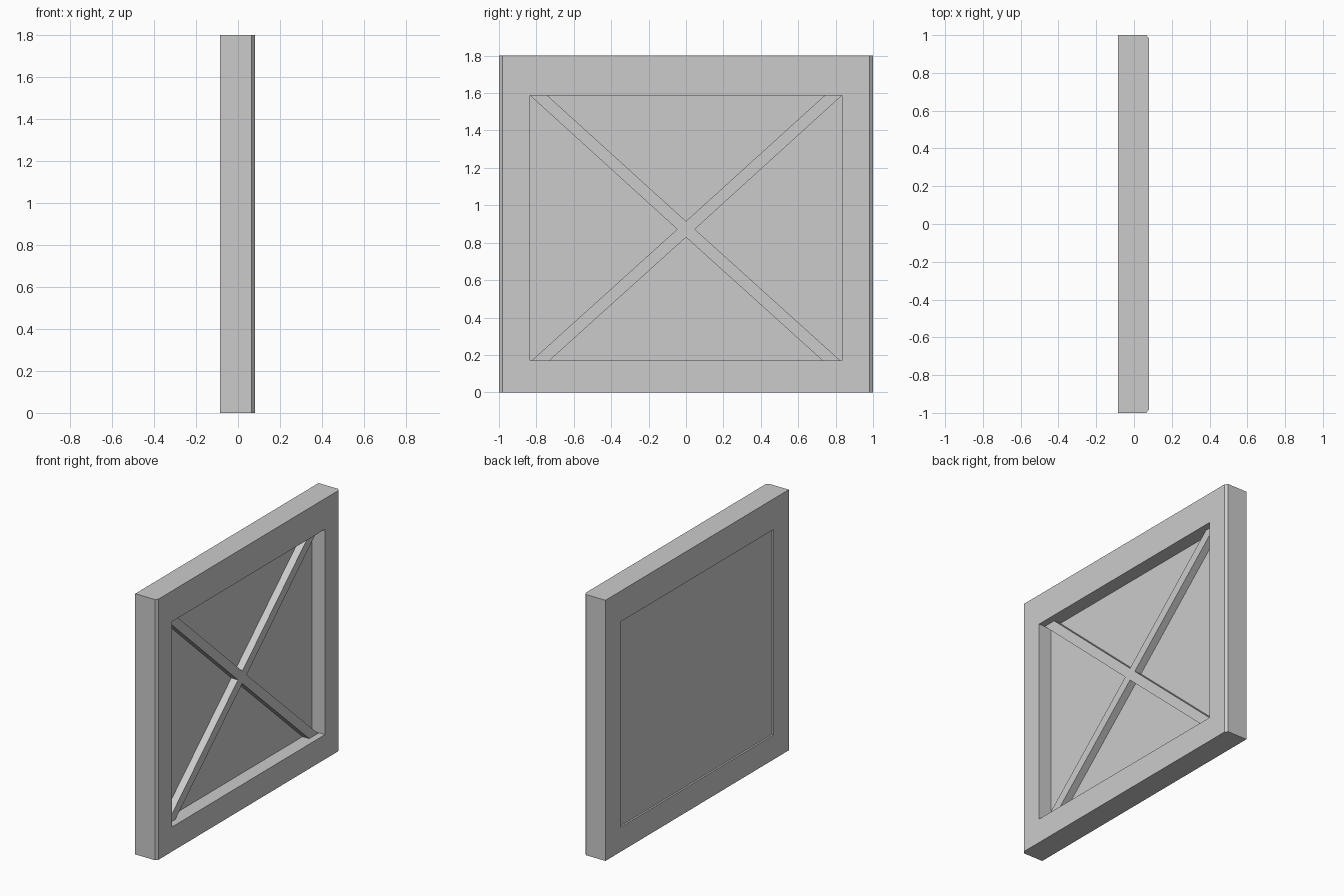
import bpy, bmesh

if "Cube" in bpy.data.objects:
    bpy.data.objects.remove(bpy.data.objects["Cube"])

HALF_Y, Z_LOW, Z_HIGH = 0.835, 0.17, 1.588   # panel opening


def prism(name, outline, offset):
    """Extrude a closed outline of 3D points along an offset vector."""
    bm = bmesh.new()
    face = bm.faces.new([bm.verts.new(p) for p in outline])
    top = bmesh.ops.extrude_face_region(bm, geom=[face])
    verts = [v for v in top["geom"] if isinstance(v, bmesh.types.BMVert)]
    bmesh.ops.translate(bm, verts=verts, vec=offset)
    bmesh.ops.recalc_face_normals(bm, faces=bm.faces)
    mesh = bpy.data.meshes.new(name)
    bm.to_mesh(mesh)
    bm.free()
    obj = bpy.data.objects.new(name, mesh)
    bpy.context.collection.objects.link(obj)
    return obj


def slab(name, x0, x1):
    """Block filling the panel opening between two depths."""
    outline = [(x0, -HALF_Y, Z_LOW), (x0, HALF_Y, Z_LOW),
               (x0, HALF_Y, Z_HIGH), (x0, -HALF_Y, Z_HIGH)]
    return prism(name, outline, (x1 - x0, 0, 0))


# Outer frame: chamfered on the two upright edges of the +x side
half = [(-0.085, 1.0), (0.065, 1.0), (0.08, 0.982)]
plan = half + [(x, -y) for x, y in reversed(half)]
frame = prism("frame", [(x, y, 0) for x, y in plan], (0, 0, 1.8))

# Opening cut through the frame
cutter = slab("opening_cutter", -0.3, 0.3)
cutter.hide_render = True
cutter.hide_set(True)
cut = frame.modifiers.new("opening", "BOOLEAN")
cut.operation = "DIFFERENCE"
cut.solver = "EXACT"
cut.object = cutter

# Recessed panel
slab("panel", -0.073, -0.018)

# Crossed diagonal braces as one X-shaped piece
cz = 0.872
right = [(0, cz + 0.043), (0.742, Z_HIGH), (HALF_Y, Z_HIGH), (0.047, cz),
         (0.825, Z_LOW), (0.73, Z_LOW), (0, cz - 0.043)]
cross = right + [(-y, z) for y, z in reversed(right[1:-1])]
prism("cross_brace", [(-0.018, y, z) for y, z in cross], (0.051, 0, 0))
